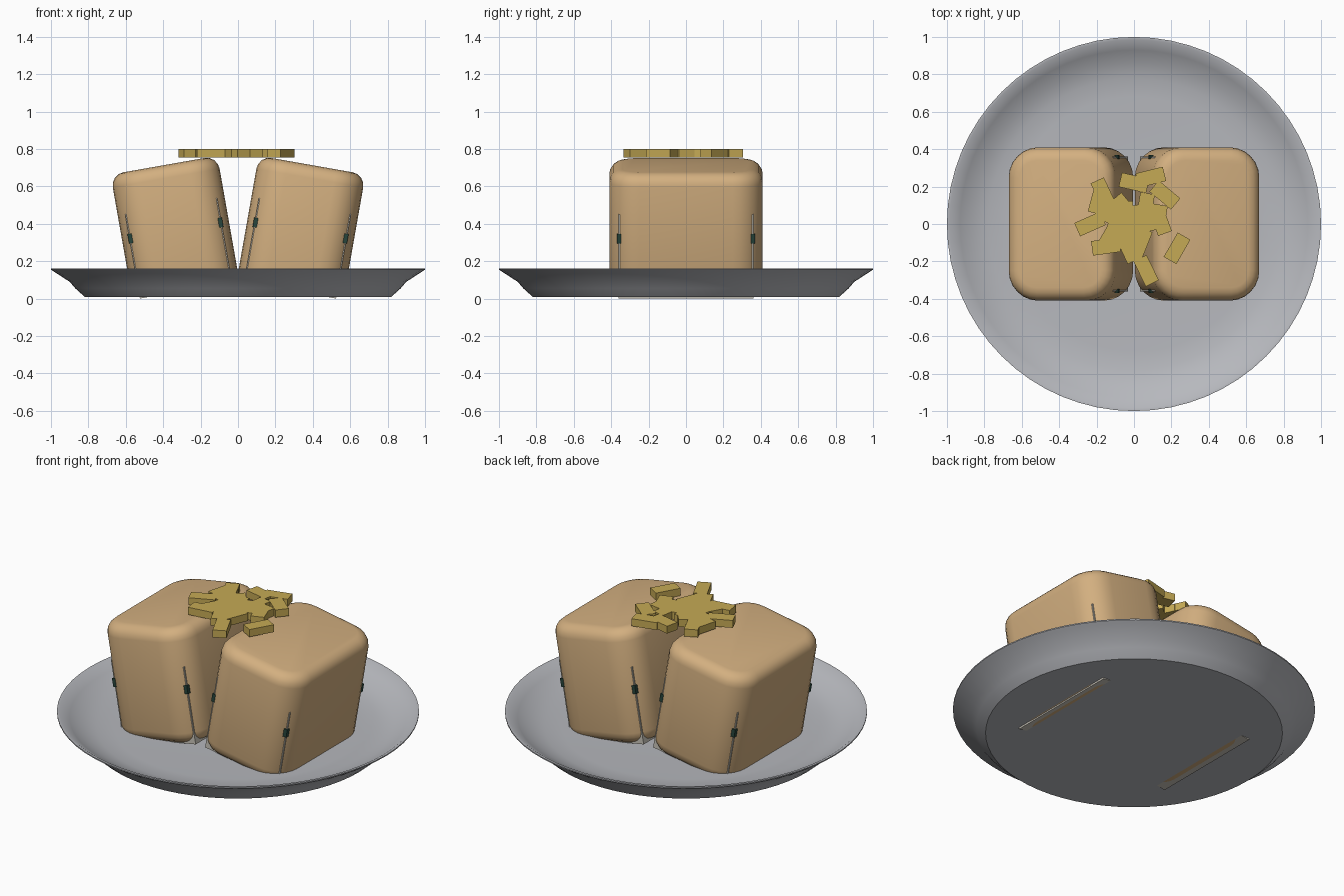
import bpy, bmesh, math
from mathutils import Matrix, Vector

if "Cube" in bpy.data.objects:
    bpy.data.objects.remove(bpy.data.objects["Cube"])


def material(name, rgb):
    m = bpy.data.materials.new(name)
    m.diffuse_color = (*rgb, 1)
    m.use_nodes = True
    m.node_tree.nodes["Principled BSDF"].inputs["Base Color"].default_value = m.diffuse_color
    return m


GREY = material("plate_grey", (0.47, 0.48, 0.51))
TAN = material("fried_tan", (0.65, 0.43, 0.215))
CREAM = material("pale_filling", (0.60, 0.57, 0.50))
GREEN = material("dark_green", (0.02, 0.06, 0.045))
GOLD = material("golden_flake", (0.56, 0.40, 0.09))


def finish(bm, name, mat, smooth=False):
    bmesh.ops.recalc_face_normals(bm, faces=bm.faces)
    me = bpy.data.meshes.new(name)
    bm.to_mesh(me)
    bm.free()
    me.materials.append(mat)
    ob = bpy.data.objects.new(name, me)
    bpy.context.collection.objects.link(ob)
    if smooth:
        bpy.ops.object.select_all(action='DESELECT')
        ob.select_set(True)
        bpy.context.view_layer.objects.active = ob
        bpy.ops.object.shade_smooth_by_angle(angle=math.radians(35))
    return ob


def box(half_x, half_y, z0, z1):
    bm = bmesh.new()
    bmesh.ops.create_cube(bm, size=1)
    for v in bm.verts:
        v.co = (v.co.x * 2 * half_x, v.co.y * 2 * half_y, z0 if v.co.z < 0 else z1)
    return bm


# Plate: one closed profile spun around z
profile = [(0, .01), (.82, .01), (.87, .055), (.90, .09), (.985, .145), (1, .155), (1, .162),
           (.985, .162), (.93, .125), (.86, .088), (.78, .066), (.68, .06), (0, .06)]
bm = bmesh.new()
verts = [bm.verts.new((r, 0, z)) for r, z in profile]
edges = [bm.edges.new(p) for p in zip(verts, verts[1:])]
bmesh.ops.spin(bm, geom=verts + edges, cent=(0, 0, 0), axis=(0, 0, 1),
               angle=2 * math.pi, steps=64)
bmesh.ops.remove_doubles(bm, verts=bm.verts, dist=1e-4)
finish(bm, "plate", GREY, True)


def rounded_block():
    bm = box(.29, .41, 0, .68)
    upright = [e for e in bm.edges if abs(e.verts[0].co.z - e.verts[1].co.z) > .1]
    bmesh.ops.bevel(bm, geom=upright, offset=.16, segments=6, profile=.5, affect='EDGES')
    rims = [e for e in bm.edges if abs(e.verts[0].co.z - e.verts[1].co.z) < .01]
    bmesh.ops.bevel(bm, geom=rims, offset=.07, segments=4, profile=.5, affect='EDGES')
    return bm


# Two leaning blocks, each with a square filling and a band that show at the corners
for side, label in ((-1, "left"), (1, "right")):
    lean = Matrix.Translation((side * .278, 0, .044)) @ Matrix.Rotation(
        side * math.radians(10), 4, 'Y')
    parts = (("block", rounded_block(), TAN, True),
             ("filling", box(.25, .362, 0, .457), CREAM, False),
             ("band", box(.256, .37, .30, .35), GREEN, False))
    for name, bm, mat, smooth in parts:
        bm.transform(lean)
        finish(bm, f"{label}_{name}", mat, smooth)

# Flakes: x, y and turn in degrees
flakes = [(.23, -.13, 60), (.065, -.25, -64), (0, .22, -13), (.09, .25, 14), (.165, .155, -40),
          (-.235, 0, 24), (-.165, .165, -65), (-.19, .13, 75), (.14, .02, -70), (-.15, -.12, 8),
          (-.03, -.13, -65), (.035, -.10, 68), (-.10, .09, 40), (.0, .06, 10), (-.06, -.01, -30),
          (.06, .09, 80), (-.12, -.05, 60), (0, -.06, 20), (.08, .0, 15), (-.12, .04, -20),
          (.04, .03, 45), (-.07, -.09, 0), (.10, .07, -10), (-.05, .05, 85)]
for i, (x, y, turn) in enumerate(flakes):
    bm = box(.075, .039, .755, .80)
    bm.transform(Matrix.Translation((x, y, 0)) @ Matrix.Rotation(math.radians(turn), 4, 'Z'))
    finish(bm, f"flake_{i + 1}", GOLD)
